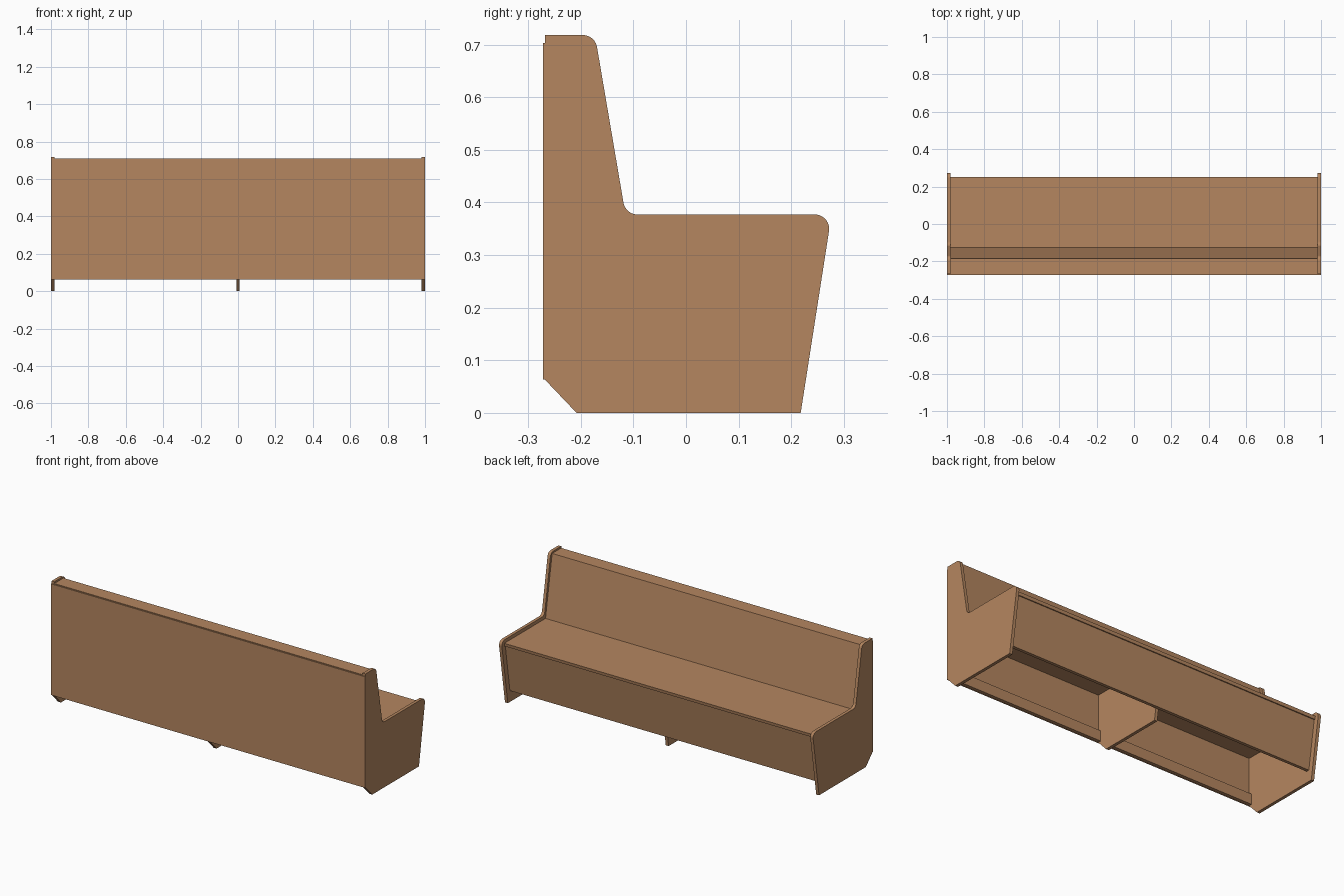
import bpy, bmesh, math
from mathutils import Vector

if "Cube" in bpy.data.objects:
    bpy.data.objects.remove(bpy.data.objects["Cube"])

wood = bpy.data.materials.new("warm_wood")
wood.diffuse_color = (0.46, 0.24, 0.117, 1)
wood.use_nodes = True
wood.node_tree.nodes["Principled BSDF"].inputs["Base Color"].default_value = wood.diffuse_color

T = 0.018          # board thickness
INNER = 1 - T      # inner face of the end panels


def fillet(prev, corner, nxt, r, n=8):
    """Points of a rounded corner tangent to both neighbouring edges."""
    p, c, q = Vector(prev), Vector(corner), Vector(nxt)
    a, b = (p - c).normalized(), (q - c).normalized()
    half = a.angle(b) / 2
    centre = c + (a + b).normalized() * r / math.sin(half)
    t = r / math.tan(half)
    u, v = c + a * t - centre, c + b * t - centre
    return [tuple(centre + (u.lerp(v, i / n)).normalized() * r) for i in range(n + 1)]


def extrude_x(name, profile, x0, x1, smooth=False):
    """Extrude a (y, z) profile along x."""
    bm = bmesh.new()
    face = bm.faces.new([bm.verts.new((x0, y, z)) for y, z in profile])
    res = bmesh.ops.extrude_face_region(bm, geom=[face])
    verts = [g for g in res["geom"] if isinstance(g, bmesh.types.BMVert)]
    bmesh.ops.translate(bm, verts=verts, vec=(x1 - x0, 0, 0))
    bmesh.ops.recalc_face_normals(bm, faces=bm.faces)
    me = bpy.data.meshes.new(name)
    bm.to_mesh(me)
    bm.free()
    me.materials.append(wood)
    ob = bpy.data.objects.new(name, me)
    bpy.context.collection.objects.link(ob)
    if smooth:
        bpy.ops.object.select_all(action='DESELECT')
        ob.select_set(True)
        bpy.context.view_layer.objects.active = ob
        bpy.ops.object.shade_smooth_by_angle(angle=math.radians(30))
    return ob


def rect(y0, y1, z0, z1):
    return [(y0, z0), (y1, z0), (y1, z1), (y0, z1)]


# End panels with rounded corners and a chamfered rear foot
top_back, top_front = (-0.268, 0.718), (-0.173, 0.718)
crook, seat_nose, toe = (-0.115, 0.377), (0.2767, 0.377), (0.218, 0)
end_profile = ([(-0.208, 0), (-0.268, 0.063), top_back]
               + fillet(top_back, top_front, crook, 0.027)
               + fillet(top_front, crook, seat_nose, 0.027)
               + fillet(crook, seat_nose, toe, 0.027)
               + [toe])
extrude_x("left_end_panel", end_profile, -1, -INNER, True)
extrude_x("right_end_panel", end_profile, INNER, 1, True)

# Thin back sheet over the full width, with a rail along its foot
extrude_x("back_sheet", rect(-0.272, -0.268, 0.063, 0.703), -1, 1)
extrude_x("back_rail", rect(-0.268, -0.268 + T, 0.065, 0.125), -INNER, INNER)

# Seat, sloping backrest and top board
extrude_x("seat", [(-0.268, 0.339), (0.247, 0.339), (0.25, 0.357), (-0.268, 0.357)], -INNER, INNER)
extrude_x("backrest", [(-0.125 - T, 0.357), (-0.125, 0.357), (-0.182, 0.69), (-0.182 - T, 0.69)],
          -INNER, INNER)
extrude_x("top_board", [(-0.268, 0.69), (-0.182, 0.69), (-0.185, 0.708), (-0.268, 0.708)],
          -INNER, INNER)

# Sloping front panel under the seat
extrude_x("front_panel", [(0.199 - T, 0.065), (0.199, 0.065), (0.241, 0.339), (0.241 - T, 0.339)],
          -INNER, INNER)

# Middle support, its foot showing below the panels
extrude_x("middle_support", [(-0.208, 0), (0.171, 0), (0.223, 0.339), (-0.268, 0.339), (-0.268, 0.063)],
          -T / 2, T / 2)
